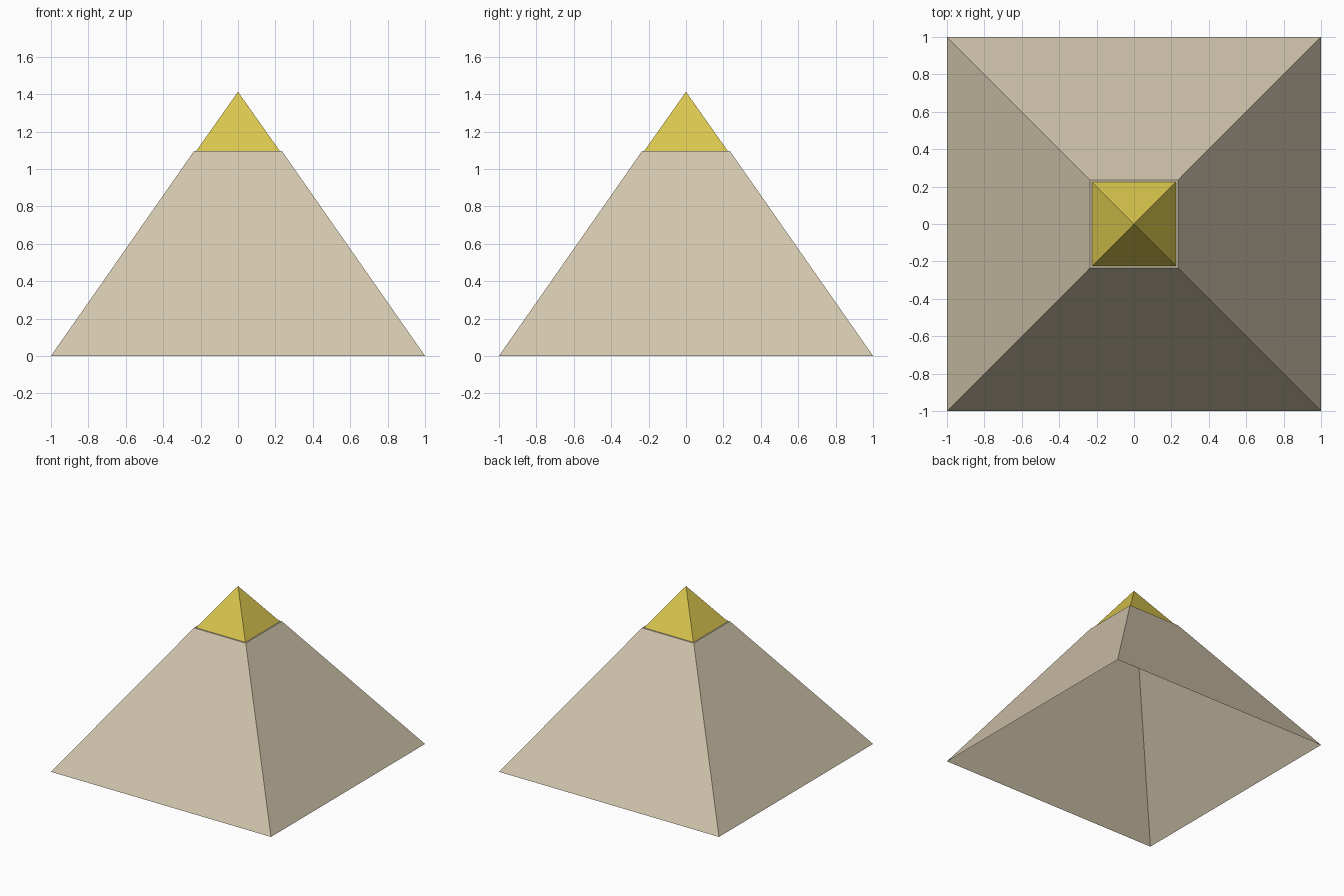
import bpy, bmesh, math
from mathutils import Matrix

if "Cube" in bpy.data.objects:
    bpy.data.objects.remove(bpy.data.objects["Cube"])


def material(name, rgb):
    m = bpy.data.materials.new(name)
    m.diffuse_color = (*rgb, 1.0)
    m.use_nodes = True
    m.node_tree.nodes["Principled BSDF"].inputs["Base Color"].default_value = m.diffuse_color
    return m


def square_taper(name, half_bottom, half_top, z0, z1, mat):
    """Four-sided tapered block with an open underside."""
    bm = bmesh.new()
    place = Matrix.Translation((0, 0, (z0 + z1) / 2)) @ Matrix.Rotation(math.pi / 4, 4, 'Z')
    bmesh.ops.create_cone(bm, cap_ends=True, segments=4,
                          radius1=half_bottom * math.sqrt(2),
                          radius2=half_top * math.sqrt(2),
                          depth=z1 - z0, matrix=place)
    bm.normal_update()
    floor = [f for f in bm.faces if f.normal.z < -0.9]
    bmesh.ops.delete(bm, geom=floor, context='FACES')
    mesh = bpy.data.meshes.new(name)
    bm.to_mesh(mesh)
    bm.free()
    mesh.materials.append(mat)
    obj = bpy.data.objects.new(name, mesh)
    bpy.context.collection.objects.link(obj)
    return obj


sandstone = material("sandstone", (0.645, 0.565, 0.418))
gold = material("gold", (0.701, 0.565, 0.076))

# Hollow stone body with a flat top ledge
square_taper("pyramid_body", 1.0, 0.235, 0.0, 1.095, sandstone)
# Gold tip, set slightly in from the ledge
square_taper("capstone", 0.224, 0.0, 1.095, 1.412, gold)
